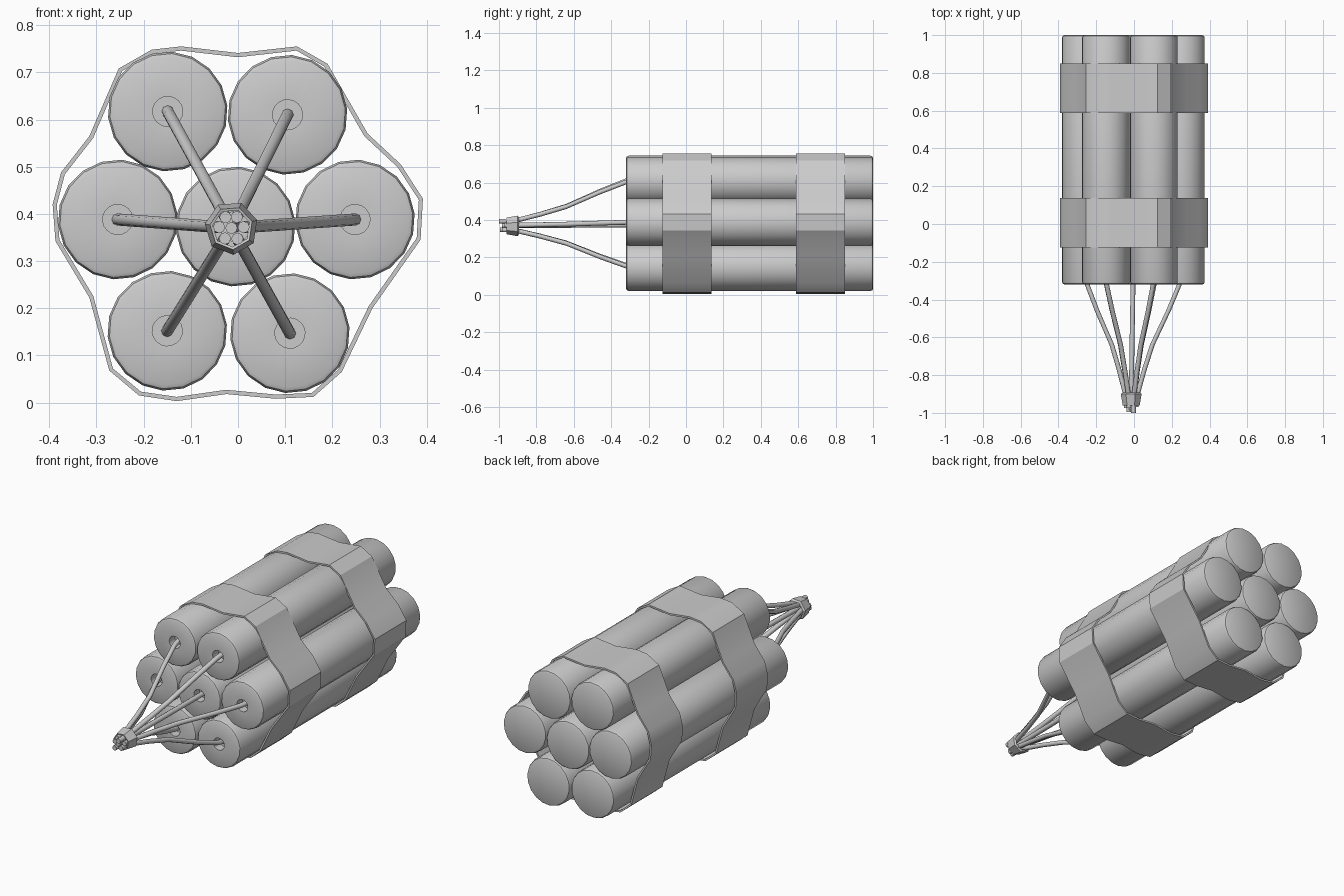
import bpy, bmesh, math

if "Cube" in bpy.data.objects:
    bpy.data.objects.remove(bpy.data.objects["Cube"])

R = 0.127
SIDES = 18
HUB = (-0.014, 0.37)


def finish(name, bm, angle=40):
    bmesh.ops.recalc_face_normals(bm, faces=bm.faces[:])
    me = bpy.data.meshes.new(name)
    bm.to_mesh(me)
    bm.free()
    ob = bpy.data.objects.new(name, me)
    bpy.context.collection.objects.link(ob)
    bpy.ops.object.select_all(action='DESELECT')
    ob.select_set(True)
    bpy.context.view_layer.objects.active = ob
    bpy.ops.object.shade_smooth_by_angle(angle=math.radians(angle))
    return ob


def loft(bm, rings, closed=False, caps=True):
    """Skin a list of equal-length point rings."""
    vr = [[bm.verts.new(p) for p in ring] for ring in rings]
    pairs = list(zip(vr, vr[1:]))
    if closed:
        pairs.append((vr[-1], vr[0]))
    for a, b in pairs:
        n = len(a)
        for i in range(n):
            j = (i + 1) % n
            bm.faces.new((a[i], a[j], b[j], b[i]))
    if caps and not closed:
        bm.faces.new(vr[0])
        bm.faces.new(vr[-1])


def circle(cx, cz, r, y, n, phase=0.0):
    return [(cx + r * math.cos(phase + 2 * math.pi * i / n), y,
             cz + r * math.sin(phase + 2 * math.pi * i / n)) for i in range(n)]


# Seven sticks with a fuse hole in the front end and softened rims
centres = [(-0.005, 0.373), (-0.149, 0.617), (0.105, 0.610), (0.248, 0.388),
           (0.110, 0.147), (-0.150, 0.152), (-0.255, 0.388)]
profile = [(0.032, -0.27), (0.032, -0.318), (0.115, -0.32), (0.123, -0.316),
           (R, -0.306), (R, 0.986), (0.123, 0.996), (0.115, 1.0)]
for k, (cx, cz) in enumerate(centres):
    bm = bmesh.new()
    loft(bm, [circle(cx, cz, r, y, SIDES, 0.1) for r, y in profile])
    finish(f"stick_{k + 1}", bm)

# Two straps following the bundle outline
outline = [(-0.253, 0.708), (-0.183, 0.748), (-0.12, 0.755), (0.0, 0.741),
           (0.125, 0.755), (0.19, 0.718), (0.275, 0.57), (0.345, 0.505),
           (0.392, 0.432), (0.387, 0.345), (0.285, 0.2), (0.22, 0.065),
           (0.16, 0.012), (0.08, 0.008), (-0.025, 0.018), (-0.13, 0.003),
           (-0.21, 0.015), (-0.273, 0.068), (-0.315, 0.222), (-0.387, 0.342),
           (-0.393, 0.42), (-0.375, 0.488), (-0.315, 0.565)]
inner = []
for i, (x, z) in enumerate(outline):
    a, b = outline[i - 1], outline[(i + 1) % len(outline)]
    dx, dz = b[0] - a[0], b[1] - a[1]
    d = math.hypot(dx, dz)
    inner.append((x + 0.009 * dz / d, z - 0.009 * dx / d))
for name, y0, y1 in (("front_strap", -0.125, 0.137), ("rear_strap", 0.587, 0.85)):
    bm = bmesh.new()
    loft(bm, [[(x, y, z) for x, z in pts] for pts, y in
              ((outline, y0), (outline, y1), (inner, y1), (inner, y0))], closed=True)
    finish(name, bm, 30)

# Fuses curving from each stick into the gathered knot
steps = [(-0.272, 1.0), (-0.325, 0.96), (-0.46, 0.72), (-0.64, 0.36),
         (-0.78, 0.17), (-0.90, 0.03), (-0.93, 0.0)]
tips = [-0.985, -0.975, -1.0, -0.97, -0.98, -0.995, -0.975]
for k, (cx, cz) in enumerate(centres):
    ang = math.atan2(cz - HUB[1], cx - HUB[0])
    off = 0.0 if k == 0 else 0.026
    tx, tz = HUB[0] + off * math.cos(ang), HUB[1] + off * math.sin(ang)
    path = [(y, f) for y, f in steps] + [(tips[k], 0.0)]
    bm = bmesh.new()
    loft(bm, [circle(tx + (cx - tx) * f, tz + (cz - tz) * f, 0.0128, y, 8)
              for y, f in path])
    finish(f"fuse_{k + 1}", bm, 50)

# Tapered collar tying the fuses together
bm = bmesh.new()
loft(bm, [circle(*HUB, r, y, 7, 0.3) for r, y in
          ((0.046, -0.96), (0.057, -0.90), (0.047, -0.893), (0.04, -0.958))], closed=True)
finish("fuse_collar", bm, 30)
